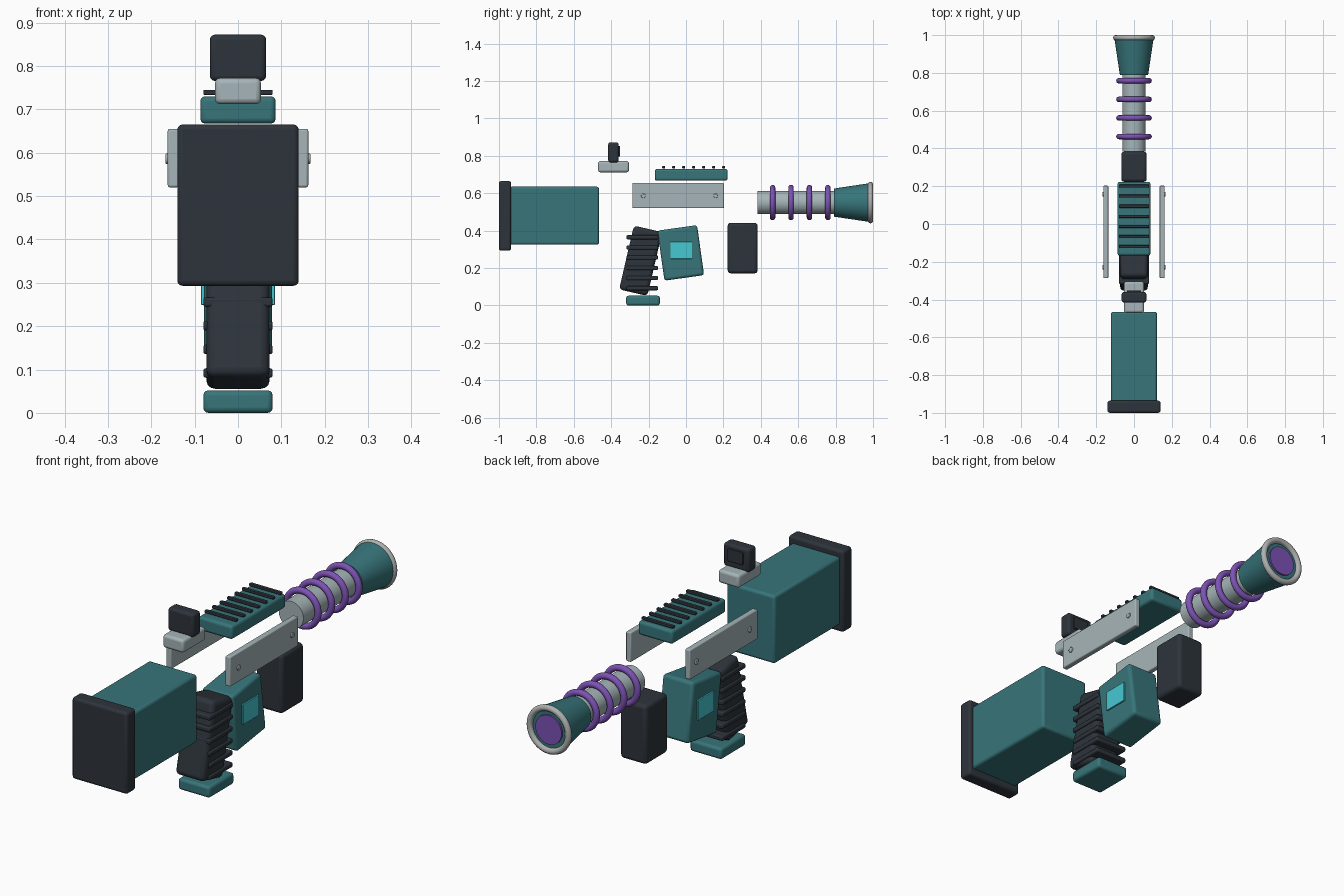
import bpy, bmesh, math
from mathutils import Matrix, Vector

if "Cube" in bpy.data.objects:
    bpy.data.objects.remove(bpy.data.objects["Cube"])


def material(name, rgb):
    m = bpy.data.materials.new(name)
    m.diffuse_color = (*rgb, 1)
    m.use_nodes = True
    m.node_tree.nodes["Principled BSDF"].inputs["Base Color"].default_value = m.diffuse_color
    return m


TEAL = material("teal", (0.038, 0.178, 0.195))
DARK = material("charcoal", (0.026, 0.034, 0.044))
GREY = material("light grey", (0.38, 0.46, 0.48))
RIM = material("rim grey", (0.42, 0.43, 0.43))
PURPLE = material("purple", (0.205, 0.085, 0.46))
CYAN = material("cyan", (0.06, 0.58, 0.64))
AXIS_Z = 0.55  # height of the barrel axis


def finish(name, bm, mat, bevel=0.0, segments=3):
    bmesh.ops.recalc_face_normals(bm, faces=bm.faces)
    me = bpy.data.meshes.new(name)
    bm.to_mesh(me)
    bm.free()
    me.materials.append(mat)
    ob = bpy.data.objects.new(name, me)
    bpy.context.collection.objects.link(ob)
    if bevel:
        mod = ob.modifiers.new("Bevel", 'BEVEL')
        mod.width, mod.segments = bevel, segments
    bpy.ops.object.select_all(action='DESELECT')
    ob.select_set(True)
    bpy.context.view_layer.objects.active = ob
    bpy.ops.object.shade_smooth_by_angle(angle=math.radians(35))
    return ob


def box(name, mat, x, y, z, bevel=0.012, tilt=0):
    """Rounded box from (low, high) ranges, tilted about x in degrees."""
    lo, hi = Vector((x[0], y[0], z[0])), Vector((x[1], y[1], z[1]))
    bm = bmesh.new()
    bmesh.ops.create_cube(bm, size=1, matrix=Matrix.Diagonal((*(hi - lo), 1)))
    ob = finish(name, bm, mat, bevel)
    ob.location = (lo + hi) / 2
    ob.rotation_euler.x = math.radians(tilt)
    return ob


def lathe(name, mat, profile, steps=48, closed=False):
    """Spin (radius, y) points about the barrel axis."""
    bm = bmesh.new()
    vs = [bm.verts.new((r, y, AXIS_Z)) for r, y in profile]
    es = [bm.edges.new(p) for p in zip(vs, vs[1:])]
    if closed:
        es.append(bm.edges.new((vs[-1], vs[0])))
    bmesh.ops.spin(bm, geom=vs + es, cent=(0, 0, AXIS_Z), axis=(0, 1, 0),
                   angle=math.tau, steps=steps)
    bmesh.ops.remove_doubles(bm, verts=bm.verts, dist=1e-4)
    return finish(name, bm, mat)


def ring(name, mat, y, major, minor):
    pts = [(major + minor * math.cos(math.tau * i / 12),
            y + minor * math.sin(math.tau * i / 12)) for i in range(12)]
    return lathe(name, mat, pts, closed=True)


def sym(w):
    return (-w, w)


# Stock and butt plate
box("stock", TEAL, sym(0.122), (-0.945, -0.465), (0.325, 0.635))
box("butt_plate", DARK, sym(0.14), (-1.0, -0.935), (0.293, 0.665))

# Rear sight on its mount
box("sight_mount", GREY, sym(0.053), (-0.47, -0.305), (0.712, 0.772))
box("sight_block", DARK, sym(0.065), (-0.416, -0.36), (0.765, 0.872))
box("sight_lens", DARK, sym(0.038), (-0.362, -0.352), (0.797, 0.853), 0.003)

# Top rail with cross ribs
box("top_rail", TEAL, sym(0.087), (-0.167, 0.223), (0.667, 0.73))
for i in range(7):
    y = -0.12 + 0.0535 * i
    box("rail_rib", DARK, sym(0.08), (y - 0.008, y + 0.008), (0.733, 0.745), 0.003)

# Side plates with screws
for s in (-1, 1):
    xs = sorted((s * 0.136, s * 0.162))
    box("side_plate", GREY, xs, (-0.287, 0.203), (0.52, 0.655), 0.005)
    for y in (-0.228, 0.158):
        bm = bmesh.new()
        bmesh.ops.create_cone(bm, cap_ends=True, segments=20, radius1=0.012,
                              radius2=0.012, depth=0.01,
                              matrix=Matrix.Translation((s * 0.162, y, 0.586))
                              @ Matrix.Rotation(math.pi / 2, 4, 'Y'))
        finish("plate_screw", bm, GREY, 0.002, 2)

# Front handguard block
box("handguard", DARK, sym(0.067), (0.223, 0.383), (0.172, 0.442), 0.016)

# Trigger housing with glowing side panels
box("trigger_housing", TEAL, sym(0.078), (-0.135, 0.079), (0.146, 0.416), 0.014, 8)
for s in (-1, 1):
    box("side_panel", CYAN, sorted((s * 0.077, s * 0.085)), (-0.083, 0.033),
        (0.249, 0.341), 0.002)

# Ribbed grip and its foot
box("grip", DARK, sym(0.073), (-0.32, -0.165), (0.064, 0.414), 0.02, -13)
for i in range(6):
    z = 0.092 + 0.0545 * i
    box("grip_rib", DARK, sym(0.08), (-0.318, -0.15), (z - 0.011, z + 0.011), 0.006)
box("grip_foot", TEAL, sym(0.08), (-0.32, -0.14), (0.003, 0.055))
bpy.context.object.location.z -= 0.003

# Barrel, coils and flared muzzle
lathe("barrel", GREY, [(0, 0.383), (0.062, 0.383), (0.062, 0.80), (0, 0.80)])
for i in range(4):
    ring("coil", PURPLE, 0.463 + 0.0985 * i, 0.08, 0.0145)
lathe("muzzle_flare", TEAL, [(0, 0.79), (0.075, 0.79), (0.104, 0.984), (0, 0.984)])
ring("muzzle_rim", RIM, 0.986, 0.097, 0.014)
lathe("muzzle_core", PURPLE, [(0, 0.98), (0.066, 0.98), (0.066, 0.992), (0, 0.992)])
